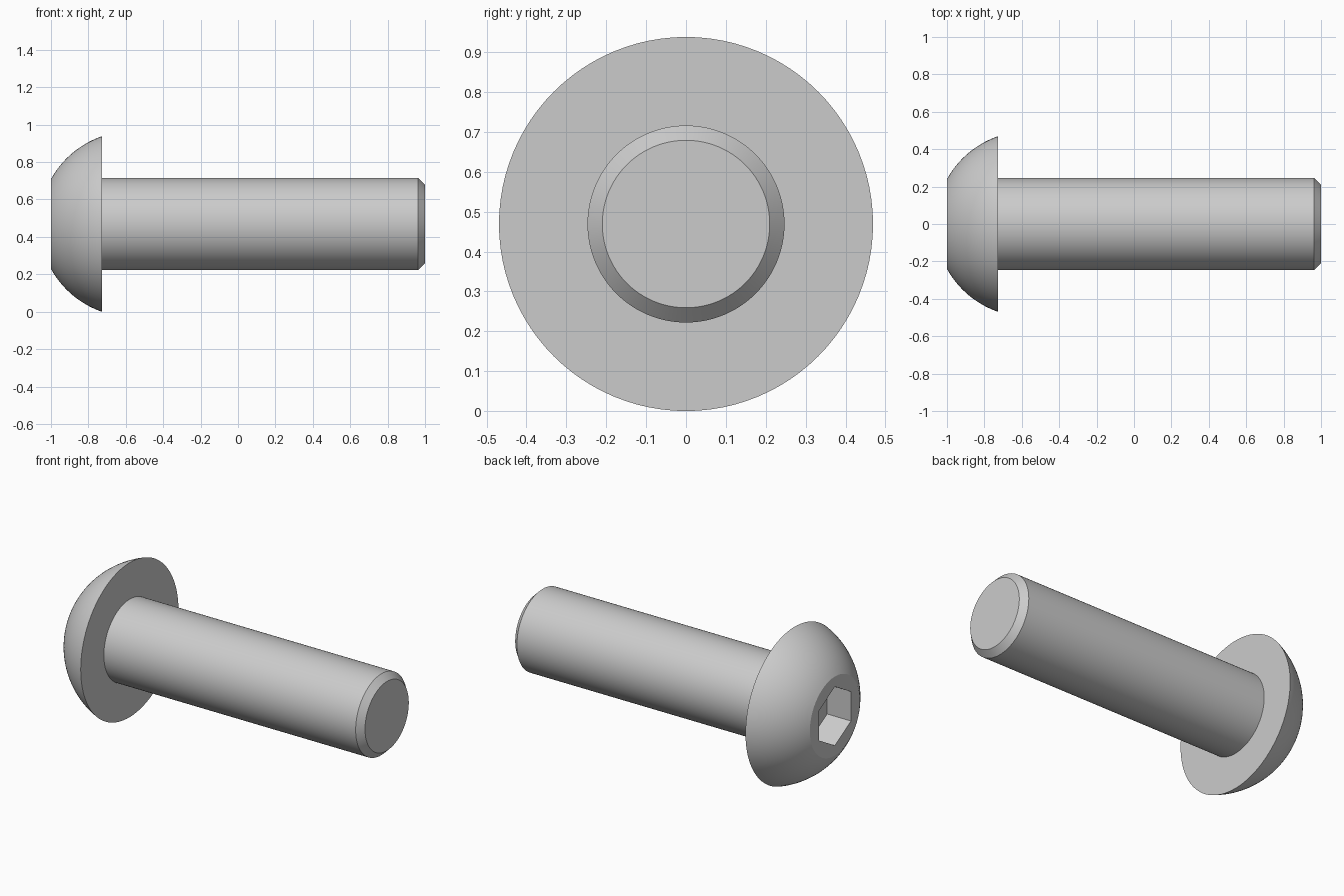
import bpy, bmesh
from math import sin, cos, pi, sqrt, atan2, radians

if "Cube" in bpy.data.objects:
    bpy.data.objects.remove(bpy.data.objects["Cube"])

SEG = 96                      # divisible by 6 so the socket corners are exact
HEAD_R, SHAFT_R, TIP_R, FLAT_R = 0.469, 0.247, 0.21, 0.24
UNDER_HEAD = -0.728           # x of the bearing face under the head
APOTHEM, DEPTH = 0.1545, 0.16  # hex socket


def round_ring(r):
    return lambda t: r


def hex_ring(t):
    # hexagon with corners at top and bottom
    return APOTHEM / cos((t % (pi / 3)) - pi / 6)


# Dome: arc centred on the screw axis through the flat edge and the rim
k = UNDER_HEAD + 1
a = (HEAD_R**2 - FLAT_R**2 - k**2) / (2 * k)
dome_r = sqrt(HEAD_R**2 + a**2)
t0, t1 = atan2(FLAT_R, a + k), atan2(HEAD_R, a)
dome = []
for i in range(17):
    t = t0 + (t1 - t0) * i / 16
    dome.append((UNDER_HEAD + a - dome_r * cos(t), round_ring(dome_r * sin(t))))

# Profile from socket floor, out over the head, along the shaft to the tip
profile = [(-1 + DEPTH, hex_ring), (-1, hex_ring)] + dome + [
    (UNDER_HEAD, round_ring(SHAFT_R)),
    (0.963, round_ring(SHAFT_R)),
    (1.0, round_ring(TIP_R)),
]

bm = bmesh.new()
rings = []
for x, radius in profile:
    ring = []
    for i in range(SEG):
        t = 2 * pi * i / SEG
        r = radius(t)
        ring.append(bm.verts.new((x, r * sin(t), HEAD_R + r * cos(t))))
    rings.append(ring)
for lo, hi in zip(rings, rings[1:]):
    for i in range(SEG):
        j = (i + 1) % SEG
        bm.faces.new((lo[i], lo[j], hi[j], hi[i]))
# Socket floor and shaft tip
bm.faces.new(rings[0])
bm.faces.new(rings[-1])
bmesh.ops.recalc_face_normals(bm, faces=bm.faces)

mesh = bpy.data.meshes.new("button_head_screw")
bm.to_mesh(mesh)
bm.free()
screw = bpy.data.objects.new("button_head_screw", mesh)
bpy.context.collection.objects.link(screw)
bpy.context.view_layer.objects.active = screw
screw.select_set(True)
bpy.ops.object.shade_smooth_by_angle(angle=radians(25))
